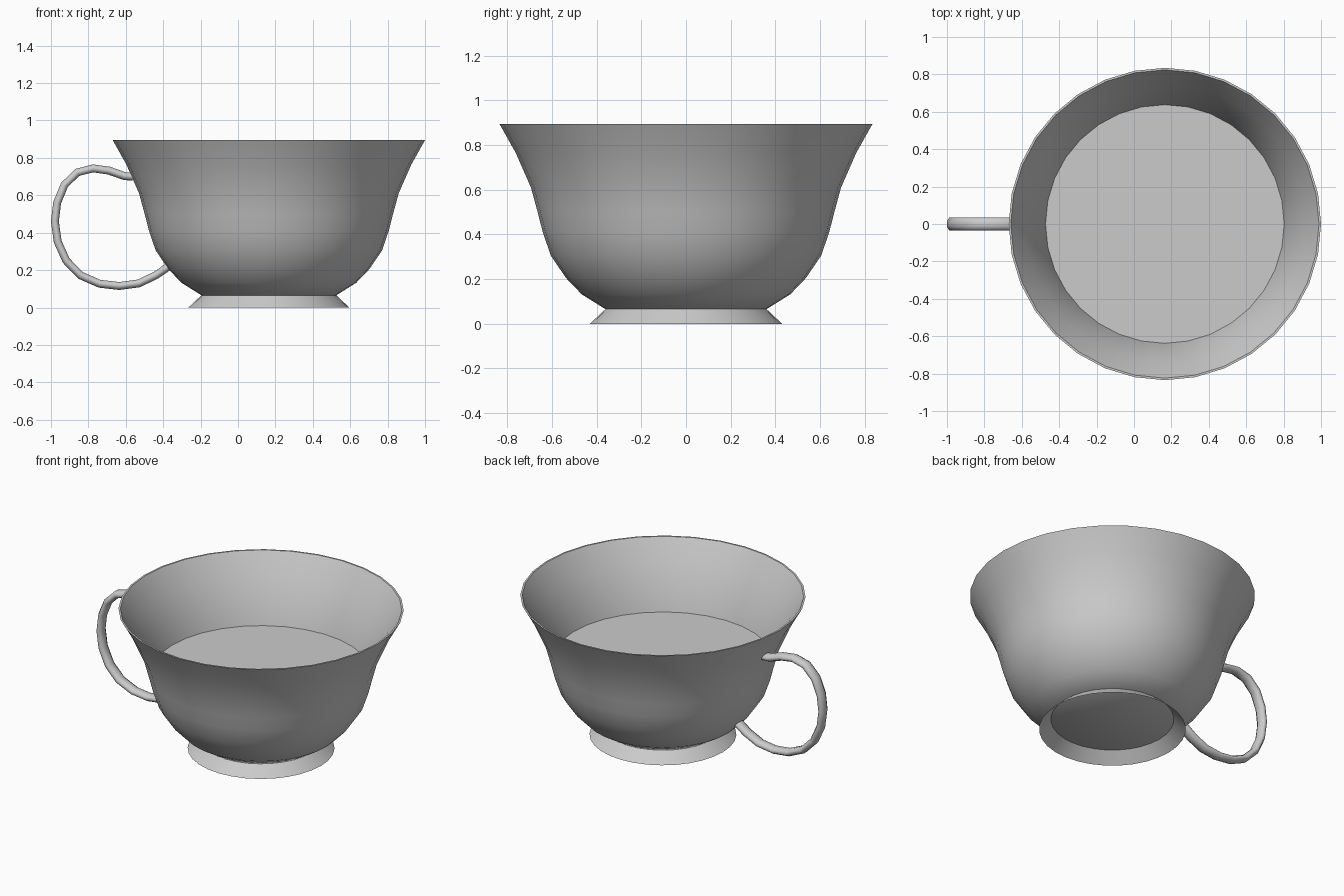
import bpy, bmesh, math
from mathutils import Vector

if "Cube" in bpy.data.objects:
    bpy.data.objects.remove(bpy.data.objects["Cube"])

CX = 0.165      # axis of the bowl
SIDES = 32


def finish(name, bm, angle=50):
    bmesh.ops.recalc_face_normals(bm, faces=bm.faces)
    mesh = bpy.data.meshes.new(name)
    bm.to_mesh(mesh)
    bm.free()
    ob = bpy.data.objects.new(name, mesh)
    bpy.context.collection.objects.link(ob)
    bpy.ops.object.select_all(action='DESELECT')
    ob.select_set(True)
    bpy.context.view_layer.objects.active = ob
    bpy.ops.object.shade_smooth_by_angle(angle=math.radians(angle))
    return ob


def bridge(bm, rings):
    for a, b in zip(rings, rings[1:]):
        n = len(a)
        for i in range(n):
            j = (i + 1) % n
            bm.faces.new((a[i], a[j], b[j], b[i]))


def lathe(name, profile, cap_start=False, cap_end=False):
    bm = bmesh.new()
    rings = []
    for r, z in profile:
        rings.append([bm.verts.new((CX + r * math.cos(2 * math.pi * i / SIDES),
                                    r * math.sin(2 * math.pi * i / SIDES), z))
                      for i in range(SIDES)])
    bridge(bm, rings)
    if cap_start:
        bm.faces.new(rings[0])
    if cap_end:
        bm.faces.new(rings[-1])
    return finish(name, bm)


# Bowl: outer wall, thin lip, inner wall
outer = [(0.36, 0.065), (0.467, 0.132), (0.537, 0.205), (0.605, 0.305),
         (0.641, 0.41), (0.664, 0.5), (0.694, 0.61), (0.762, 0.765), (0.835, 0.895)]
inner = [(0.824, 0.895), (0.745, 0.765), (0.674, 0.61), (0.640, 0.5), (0.616, 0.41),
         (0.580, 0.31), (0.515, 0.22), (0.45, 0.155), (0.35, 0.095)]
lathe("bowl", outer + inner, cap_start=True, cap_end=True)

# Flared foot ring, open underneath
lathe("foot", [(0.36, 0.066), (0.43, 0.0)])

# Drink surface
lathe("liquid", [(0.638, 0.493)], cap_start=True)

# Handle: flattened tube swept along a loop in the xz plane
path = [(-0.562, 0.70), (-0.605, 0.702), (-0.69, 0.732), (-0.775, 0.744),
        (-0.86, 0.722), (-0.928, 0.655), (-0.967, 0.56), (-0.979, 0.46),
        (-0.964, 0.352), (-0.918, 0.25), (-0.842, 0.172), (-0.74, 0.127),
        (-0.635, 0.115), (-0.53, 0.129), (-0.44, 0.172), (-0.38, 0.213), (-0.345, 0.24)]
pts = [Vector((x, 0, z)) for x, z in path]
bm = bmesh.new()
rings = []
for k, p in enumerate(pts):
    t = (pts[min(k + 1, len(pts) - 1)] - pts[max(k - 1, 0)]).normalized()
    side = Vector((-t.z, 0, t.x))
    rings.append([bm.verts.new(p + side * 0.023 * math.cos(a) + Vector((0, 0.037 * math.sin(a), 0)))
                  for a in (2 * math.pi * (i + 0.5) / 8 for i in range(8))])
bridge(bm, rings)
bm.faces.new(rings[0])
bm.faces.new(rings[-1])
finish("handle", bm, 60)
